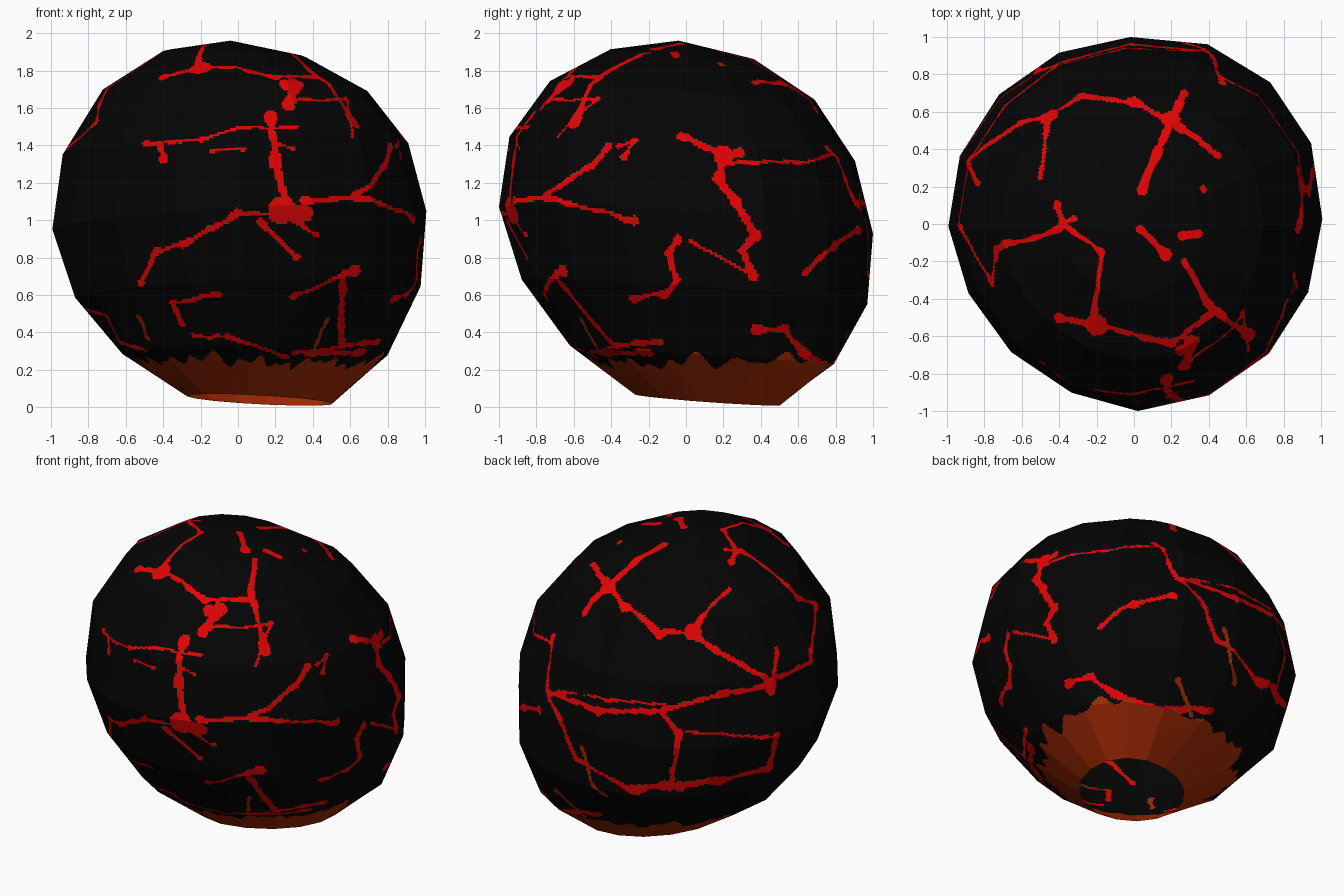
import bpy, bmesh, math
from mathutils import Vector, noise
from mathutils.kdtree import KDTree
from mathutils.bvhtree import BVHTree

if "Cube" in bpy.data.objects:
    bpy.data.objects.remove(bpy.data.objects["Cube"])

SEGMENTS, RINGS, CUTS = 16, 8, 31


def material(name, rgb):
    m = bpy.data.materials.new(name)
    m.diffuse_color = (*rgb, 1)
    m.use_nodes = True
    m.node_tree.nodes["Principled BSDF"].inputs["Base Color"].default_value = m.diffuse_color
    return m


# --- Faceted shell: a low-poly sphere, skewed along one diagonal, open underneath ---
bm = bmesh.new()
rows = []
for k in range(1, RINGS):
    t = math.pi * k / RINGS
    shift = -.02 * (t < 1.5) + .12 * max(0, -math.cos(t))
    height = 1 + math.cos(t) - .05 * math.cos(t) ** 4
    slope = -.055 * math.cos(2 * t) - .005
    stretch = .2 * max(0, -math.cos(t)) ** 3
    row = []
    for i in range(SEGMENTS):
        a = math.tau * i / SEGMENTS + .02
        dx, dy = math.sin(t) * math.cos(a), math.sin(t) * math.sin(a)
        # bulge towards back right, flatten front left
        bulge = .036 * math.sin(t) * math.sqrt(max(0, math.sin(2 * a)))
        x = shift + dx + stretch * dy + bulge
        y = shift + dy + stretch * dx + bulge
        row.append(bm.verts.new((x, y, max(0, height + slope * dx - .07 * dy))))
    rows.append(row)
pole = bm.verts.new((-.04, -.04, 1.96))
for i in range(SEGMENTS):
    j = (i + 1) % SEGMENTS
    bm.faces.new((pole, rows[0][i], rows[0][j]))
    for up, low in zip(rows, rows[1:]):
        bm.faces.new((up[i], low[i], low[j], up[j]))
bm.normal_update()
shell = BVHTree.FromBMesh(bm)
# fine cells on the flat facets, so the cracks can be coloured in
bmesh.ops.subdivide_edges(bm, edges=bm.edges[:], cuts=CUTS, use_grid_fill=True)
bm.faces.ensure_lookup_table()
centres = [f.calc_center_median() for f in bm.faces]
tree = KDTree(len(centres))
for i, c in enumerate(centres):
    tree.insert(c, i)
tree.balance()


def paint(azimuth, elevation, radius, *strokes, index=1):
    """Project strokes (u, v, u, v, ...) about the centre onto the shell."""
    a, e = math.radians(azimuth), math.radians(elevation)
    d = Vector((math.cos(e) * math.sin(a), -math.cos(e) * math.cos(a), math.sin(e)))
    right = Vector((math.cos(a), math.sin(a), 0))
    up = d.cross(right)
    for flat in strokes:
        pts = [Vector(p) for p in zip(flat[::2], flat[1::2])]
        for p, q in zip(pts, pts[1:] or pts):
            steps = int((q - p).length / .004) + 1
            for k in range(steps + 1):
                w = p.lerp(q, k / steps)
                start = Vector((0, 0, 1)) + right * w.x + up * w.y + d * 5
                hit = shell.ray_cast(start, -d)[0]
                if hit is None:
                    continue
                # a little wander, ragged edges, wider where cracks meet
                hit = hit + noise.noise_vector(hit * 9) * .012
                wide = .8 + .5 * abs(2 * k / steps - 1) ** 3
                r = max(.008, radius * wide * (1 + .6 * noise.noise(hit * 14)))
                for _, n, _ in tree.find_range(hit, r):
                    bm.faces[n].material_index = index


# --- Glowing cracks on the front ---
paint(0, 0, .024, (.26, .73, .33, .73, .29, .65), (.17, .56, .2, .3, .24, .17, .28, .04),
      (.63, -.27, .56, -.3, .55, -.65))
paint(0, 0, .05, (.24, .05, .35, .03))
paint(0, 0, .016, (.25, .03, 0, .04, -.15, -.05, -.3, -.13, -.43, -.16, -.52, -.34),
      (.35, .1, .65, .13), (.12, -.01, .31, -.2), (.3, 0, .42, -.08),
      (-.1, -.4, -.35, -.44, -.3, -.55), (.3, -.41, .56, -.3),
      (-.24, -.62, -.05, -.62, .25, -.73), (.3, -.71, .75, -.65),
      (-.86, -.46, -.7, -.52, -.64, -.65, -.5, -.7), (-.41, .4, -.4, .33))
paint(0, 0, .009, (-.5, .41, -.2, .43, 0, .49, .3, .5), (-.14, .37, .03, .38),
      (.18, .41, .3, .38), (.33, .64, .58, .65, .61, .45))

# --- Right side ---
paint(90, 0, .022, (-.02, .45, .2, .35, .17, .22, .26, .1, .37, -.08, .3, -.17, .36, -.3))
paint(90, 0, .045, (.2, .35))
paint(90, 0, .017, (-.75, .14, -.5, .29, -.42, .4), (-.75, .12, -.28, 0),
      (-.04, -.1, -.1, -.18, -.05, -.32, -.12, -.4, -.28, -.42), (.2, .37, .29, .36),
      (.92, -.05, .8, -.13, .63, -.28), (-.36, .4, -.28, .42, -.33, .34))
paint(90, 0, .028, (-.45, -.71, -.2, -.71))
paint(90, 0, .009, (.25, .31, .65, .31, .78, .35), (.02, -.11, .37, -.3))

# --- Top ---
paint(0, 90, .022, (-.88, .35, -.61, .54, -.45, .58, -.28, .68, 0, .65, .2, .55, .13, .4,
                    .04, .18),
      (.27, .7, .2, .55, .45, .37), (-.4, -.5, -.2, -.54, .2, -.64, .43, -.47, .27, -.2),
      (.03, -.03, .17, -.17), (.43, -.47, .62, -.6), (.26, -.06, .35, -.05),
      (.3, -.62, .27, -.76), (.37, .19))
paint(0, 90, .04, (.2, .56), (-.45, .57), (-.2, -.54))
paint(0, 90, .016, (-.88, .35, -.94, 0, -.76, -.32, -.74, -.13, -.4, -.03),
      (-.41, .1, -.38, 0, -.17, -.15, -.22, -.5), (-.32, .03, -.38, 0),
      (-.46, .58, -.5, .25))

# --- Back and left ---
paint(215, 25, .017, (.56, .12, .54, -.1, .23, -.15, -.16, -.26, -.54, -.26, -.86, -.13),
      (-.16, -.26, -.04, -.4, -.1, -.74), (-.86, -.13, -.82, .2),
      (-.86, -.13, -.68, -.55, -.36, -.74))
paint(215, 25, .009, (-.06, -.23, -.46, -.19, -.8, -.14), (0, -.39, .5, -.42))
paint(215, 25, .024, (-.33, -.74, .21, -.69, .51, -.61, .56, -.42))
paint(215, 25, .035, (-.14, -.72, -.04, -.72))
paint(142, -28, .022, (-.43, -.13, -.3, -.08, -.15, -.2, .1, -.28, .45, -.28))

# --- Scorched brown streaks and lower band with ragged upper edge ---
paint(0, 0, .015, (-.53, -.52, -.48, -.63), (.47, -.54, .4, -.72), index=2)
paint(142, -28, .015, (.53, .22, .6, -.1), (.24, -.1, .33, -.32), index=2)
for f, c in zip(bm.faces, centres):
    a = math.atan2(c.y, c.x)
    finger = noise.noise((7 * math.cos(a), 7 * math.sin(a), 0))
    if c.z < .245 + .08 * finger + .012 * math.sin(23 * a):
        f.material_index = 2
    f.smooth = False

mesh = bpy.data.meshes.new("cracked_shell")
bm.to_mesh(mesh)
bm.free()
for m in (material("black_crust", (.0014, .0014, .0014)),
          material("lava_red", (.76, .0012, .0012)),
          material("scorched_brown", (.38, .024, .0015))):
    mesh.materials.append(m)
obj = bpy.data.objects.new("cracked_shell", mesh)
bpy.context.collection.objects.link(obj)
